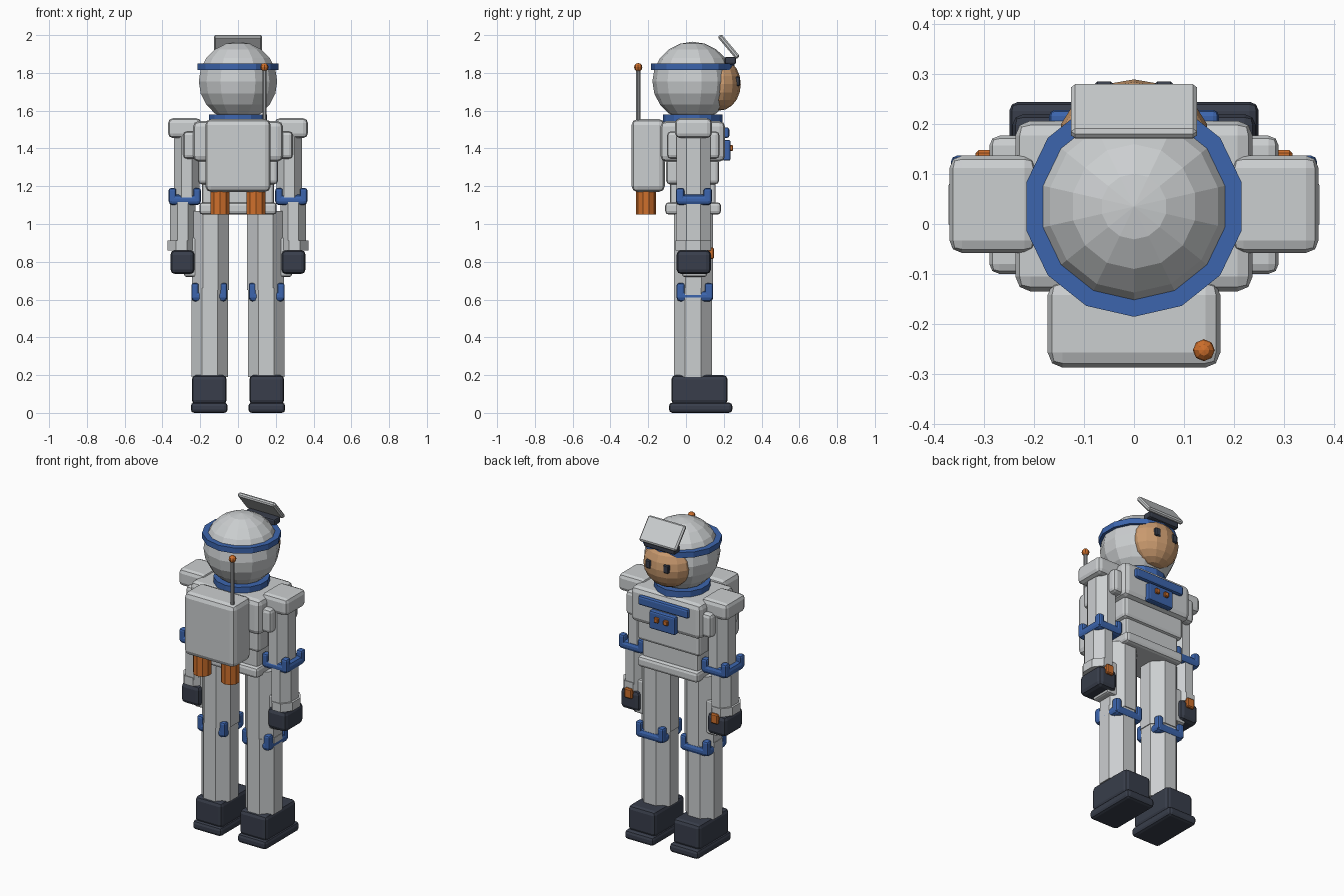
import bpy, bmesh, math
from mathutils import Matrix, Vector

if "Cube" in bpy.data.objects:
    bpy.data.objects.remove(bpy.data.objects["Cube"])


def material(name, rgb):
    m = bpy.data.materials.new(name)
    m.diffuse_color = (*rgb, 1)
    m.use_nodes = True
    m.node_tree.nodes["Principled BSDF"].inputs["Base Color"].default_value = m.diffuse_color
    return m


GREY = material("suit_grey", (0.60, 0.62, 0.63))
BLUE = material("trim_blue", (0.045, 0.13, 0.42))
DARK = material("dark_rubber", (0.04, 0.048, 0.07))
ORANGE = material("orange", (0.62, 0.16, 0.025))
SKIN = material("skin", (0.60, 0.33, 0.16))
STEEL = material("steel", (0.33, 0.34, 0.35))


def finish(name, bm, mat, bevel=0, segments=1):
    me = bpy.data.meshes.new(name)
    bm.to_mesh(me)
    bm.free()
    me.materials.append(mat)
    ob = bpy.data.objects.new(name, me)
    bpy.context.collection.objects.link(ob)
    if bevel:
        mod = ob.modifiers.new("bevel", "BEVEL")
        mod.width, mod.segments = bevel, segments
    return ob


def box(name, mat, x, y, z, bevel=0.015, segments=2, tilt=0):
    """Rounded box from (min, max) ranges, tilted about x."""
    bm = bmesh.new()
    bmesh.ops.create_cube(bm, size=1)
    size = [b - a for a, b in (x, y, z)]
    bmesh.ops.scale(bm, vec=size, verts=bm.verts)
    ob = finish(name, bm, mat, bevel, segments)
    ob.location = [(a + b) / 2 for a, b in (x, y, z)]
    ob.rotation_euler.x = tilt
    return ob


def prism(name, mat, c, r, z, sides=8, flat=True):
    """Upright prism: centre (x, y), half widths (rx, ry), height range."""
    bm = bmesh.new()
    bmesh.ops.create_cone(bm, cap_ends=True, segments=sides, radius1=1, radius2=1, depth=1)
    k = 1
    if flat:
        bmesh.ops.rotate(bm, matrix=Matrix.Rotation(math.pi / sides, 3, 'Z'), verts=bm.verts)
        k = 1 / math.cos(math.pi / sides)
    bmesh.ops.scale(bm, vec=(r[0] * k, r[1] * k, z[1] - z[0]), verts=bm.verts)
    ob = finish(name, bm, mat)
    ob.location = (*c, (z[0] + z[1]) / 2)
    return ob


def ball(name, mat, c, r, u, v):
    bm = bmesh.new()
    bmesh.ops.create_uvsphere(bm, u_segments=u, v_segments=v, radius=1)
    bmesh.ops.scale(bm, vec=r, verts=bm.verts)
    ob = finish(name, bm, mat)
    ob.location = c
    return ob


def joint_pad(name, s, cx, cy, hx, hy, z0, zm, z1):
    """Band round a limb with a raised bump at each corner."""
    box(name, BLUE, (s * cx - hx, s * cx + hx), (cy - hy, cy + hy), (z0, zm), 0.02)
    for i, (a, b) in enumerate(((-1, -1), (-1, 1), (1, -1), (1, 1))):
        px, py = s * cx + a * (hx - 0.02), cy + b * (hy - 0.022)
        box(f"{name}_corner_{i}", BLUE, (px - 0.02, px + 0.02), (py - 0.022, py + 0.022),
            (z0 + 0.01, z1), 0.012)


# Head
ball("helmet", GREY, (0, 0.035, 1.755), (0.213, 0.213, 0.21), 14, 10)
prism("helmet_band", BLUE, (0, 0.035), (0.221, 0.221), (1.816, 1.85), 14, False)
ball("face", SKIN, (0, 0.175, 1.74), (0.15, 0.115, 0.14), 14, 10)
box("visor_hinge", DARK, (-0.105, 0.105), (0.205, 0.265), (1.845, 1.885), 0.01)
box("raised_visor", GREY, (-0.126, 0.126), (0.149, 0.303), (1.926, 1.952), 0.008, 1,
    tilt=-math.radians(50))
prism("neck_ring", BLUE, (0, 0.035), (0.158, 0.158), (1.53, 1.58), 14, False)
for s, side in ((-1, "left"), (1, "right")):
    box("eye_" + side, DARK, (s * 0.06 - 0.018, s * 0.06 + 0.018), (0.25, 0.286),
        (1.73, 1.78), 0.005, 1)

# Torso
box("chest", GREY, (-0.238, 0.238), (-0.135, 0.207), (1.33, 1.545), 0.03)
box("abdomen", GREY, (-0.212, 0.212), (-0.105, 0.175), (1.21, 1.345), 0.02)
box("lower_abdomen", GREY, (-0.19, 0.19), (-0.085, 0.157), (1.10, 1.225), 0.015)
box("hips", GREY, (-0.205, 0.205), (-0.11, 0.185), (1.05, 1.115), 0.018)
box("collar_bar", BLUE, (-0.17, 0.17), (0.195, 0.229), (1.455, 1.512), 0.012)
box("chest_panel", BLUE, (-0.088, 0.088), (0.195, 0.236), (1.335, 1.445), 0.01)
for s, side in ((-1, "left"), (1, "right")):
    box("panel_button_" + side, ORANGE, (s * 0.032 - 0.015, s * 0.032 + 0.015),
        (0.225, 0.25), (1.387, 1.417), 0.004, 1)

# Backpack with thrusters and antenna
box("backpack", GREY, (-0.173, 0.173), (-0.288, -0.112), (1.17, 1.555), 0.03)
for s, side in ((-1, "left"), (1, "right")):
    prism("thruster_" + side, ORANGE, (s * 0.095, -0.211), (0.053, 0.053), (1.05, 1.18), 10, False)
prism("antenna_rod", STEEL, (0.14, -0.253), (0.011, 0.011), (1.54, 1.82))
ball("antenna_tip", ORANGE, (0.14, -0.253, 1.83), (0.022,) * 3, 8, 6)


def span(s, a, b):
    return tuple(sorted((s * a, s * b)))


for s, side in ((-1, "left"), (1, "right")):
    # Arm
    box("shoulder_pad_" + side, GREY, span(s, 0.195, 0.37), (-0.058, 0.137), (1.455, 1.56), 0.025)
    box("chest_side_" + side, GREY, span(s, 0.19, 0.29), (-0.1, 0.177), (1.345, 1.49), 0.02)
    prism("upper_arm_" + side, GREY, (s * 0.272, 0.039), (0.068, 0.09), (1.12, 1.48))
    joint_pad("elbow_pad_" + side, s, 0.282, 0.042, 0.085, 0.095, 1.10, 1.155, 1.19)
    prism("forearm_" + side, GREY, (s * 0.293, 0.039), (0.067, 0.09), (0.9, 1.12))
    prism("cuff_" + side, GREY, (s * 0.299, 0.039), (0.073, 0.094), (0.86, 0.912))
    box("glove_" + side, DARK, span(s, 0.23, 0.358), (-0.05, 0.132), (0.735, 0.862), 0.025)
    box("glove_button_" + side, ORANGE, span(s, 0.268, 0.318), (0.115, 0.148), (0.815, 0.875), 0.006, 1)
    # Leg
    box("thigh_pouch_" + side, GREY, span(s, 0.2, 0.285), (-0.02, 0.11), (0.72, 0.93), 0.012)
    prism("thigh_" + side, GREY, (s * 0.146, 0.04), (0.098, 0.103), (0.65, 1.07))
    joint_pad("knee_pad_" + side, s, 0.152, 0.047, 0.095, 0.097, 0.59, 0.645, 0.687)
    prism("shin_" + side, GREY, (s * 0.15, 0.037), (0.097, 0.1), (0.19, 0.66))
    # Boot
    box("boot_" + side, DARK, span(s, 0.06, 0.244), (-0.077, 0.22), (0.045, 0.2), 0.022)
    box("boot_sole_" + side, DARK, span(s, 0.055, 0.25), (-0.09, 0.245), (0.0, 0.055), 0.018)
